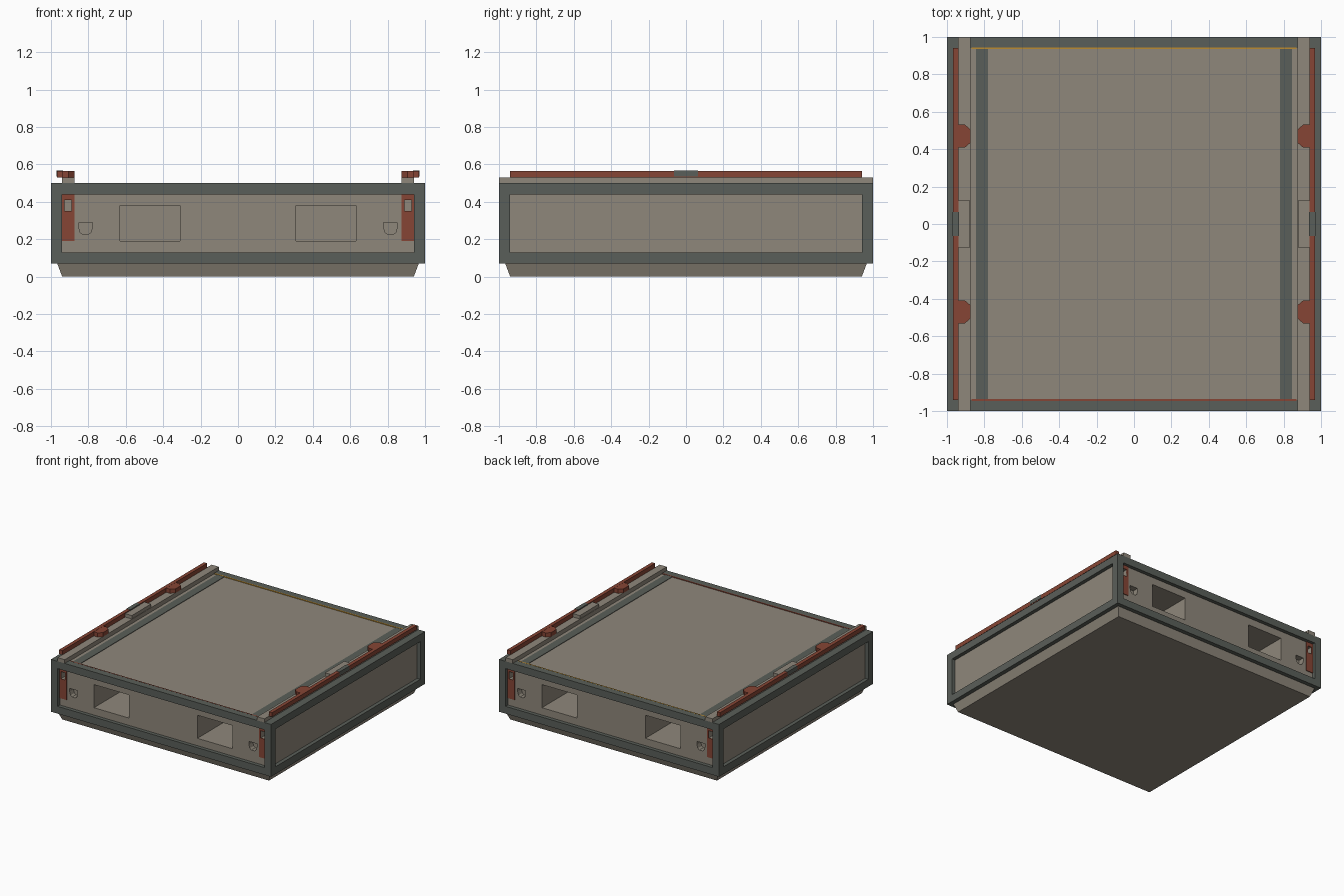
import bpy, bmesh

if "Cube" in bpy.data.objects:
    bpy.data.objects.remove(bpy.data.objects["Cube"])


def material(name, r, g, b):
    m = bpy.data.materials.new(name)
    m.diffuse_color = (r, g, b, 1)
    m.use_nodes = True
    m.node_tree.nodes["Principled BSDF"].inputs["Base Color"].default_value = m.diffuse_color
    return m


TAN = material("warm grey panel", 0.275, 0.245, 0.198)
DARK = material("dark grey frame", 0.102, 0.114, 0.100)
RED = material("rust red", 0.240, 0.060, 0.035)
ORANGE = material("amber trim", 0.50, 0.26, 0.03)


def finish(bm, name, mat):
    bmesh.ops.recalc_face_normals(bm, faces=bm.faces)
    me = bpy.data.meshes.new(name)
    bm.to_mesh(me)
    bm.free()
    ob = bpy.data.objects.new(name, me)
    bpy.context.collection.objects.link(ob)
    me.materials.append(mat)
    return ob


def add_box(bm, x0, x1, y0, y1, z0, z1):
    v = bmesh.ops.create_cube(bm, size=1)["verts"]
    for p in v:
        p.co = (x1 if p.co.x > 0 else x0, y1 if p.co.y > 0 else y0,
                z1 if p.co.z > 0 else z0)
    return v


def boxes(name, mat, *dims):
    bm = bmesh.new()
    for d in dims:
        add_box(bm, *d)
    return finish(bm, name, mat)


def add_prism(bm, pts, offset):
    """Extrude a closed 3D outline by an offset vector."""
    f = bm.faces.new([bm.verts.new(p) for p in pts])
    r = bmesh.ops.extrude_face_region(bm, geom=[f])
    vs = [g for g in r["geom"] if isinstance(g, bmesh.types.BMVert)]
    bmesh.ops.translate(bm, verts=vs, vec=offset)
    if f.is_valid and len(f.edges[0].link_faces) < 2:
        bm.faces.new(list(reversed(f.verts)))


def cut(ob, cutter):
    m = ob.modifiers.new("cut", 'BOOLEAN')
    m.object, m.operation, m.solver = cutter, 'DIFFERENCE', 'EXACT'
    dg = bpy.context.evaluated_depsgraph_get()
    me = bpy.data.meshes.new_from_object(ob.evaluated_get(dg))
    ob.modifiers.clear()
    ob.data = me


def span(s, a, b):
    return (min(s * a, s * b), max(s * a, s * b))


S = (-1, 1)

# Outer frame: corner posts, long bars and cross bars
frame = []
for z0, z1 in ((0.07, 0.13), (0.44, 0.50)):
    for s in S:
        frame.append((-1, 1, *span(s, 0.94, 1), z0, z1))
        frame.append((*span(s, 0.94, 1), -0.94, 0.94, z0, z1))
for sx in S:
    for sy in S:
        frame.append((*span(sx, 0.94, 1), *span(sy, 0.94, 1), 0.13, 0.44))
boxes("frame", DARK, *frame)

# Panel body and red end plates
body = boxes("panel_body", TAN, (-0.97, 0.97, -0.97, 0.97, 0.075, 0.495))
plates = boxes("end_plates", RED,
               *[(*span(sx, 0.875, 0.945), *span(sy, 0.969, 0.976), 0.19, 0.445)
                 for sx in S for sy in S])

# Openings: lifting pockets, round-bottomed sockets and plate slots
pockets = boxes("pocket_cutter", TAN,
                *[(*span(sx, 0.31, 0.63), *span(sy, 0.47, 1.1), 0.19, 0.38)
                  for sx in S for sy in S])
slots = boxes("slot_cutter", TAN,
              *[(*span(sx, 0.89, 0.927), *span(sy, 0.91, 1.1), 0.35, 0.41)
                for sx in S for sy in S])
outline = [(-0.036, 0.29), (-0.036, 0.262), (-0.028, 0.236), (-0.014, 0.225),
           (0.014, 0.225), (0.028, 0.236), (0.036, 0.262), (0.036, 0.29)]
bm = bmesh.new()
for sx in S:
    for sy in S:
        add_prism(bm, [(sx * 0.815 + x, sy * 0.92, z) for x, z in outline],
                  (0, sy * 0.2, 0))
sockets = finish(bm, "socket_cutter", TAN)
for c in (pockets, slots, sockets):
    cut(body, c)
cut(plates, slots)
for c in (pockets, slots, sockets):
    bpy.data.objects.remove(c)

# Tapered underside
bm = bmesh.new()
for v in add_box(bm, -0.97, 0.97, -0.97, 0.97, 0, 0.08):
    if v.co.z < 0.01:
        v.co.x *= 0.94 / 0.97
        v.co.y *= 0.94 / 0.97
finish(bm, "tapered_base", TAN)

# Deck stripes and trim
boxes("deck_stripes", DARK,
      *[(*span(s, 0.78, 0.845), -0.94, 0.94, 0.492, 0.499) for s in S])
boxes("front_trim", RED, (-0.87, 0.87, -0.945, -0.935, 0.494, 0.5005))
boxes("back_trim", ORANGE, (-0.87, 0.87, 0.935, 0.945, 0.494, 0.5005))

# Top rails with raised centre blocks
boxes("top_rails", TAN, *[(*span(s, 0.875, 0.94), -1, 1, 0.49, 0.53) for s in S])
boxes("centre_blocks", TAN,
      *[(*span(s, 0.878, 0.94), -0.125, 0.125, 0.53, 0.558) for s in S])

# Red locking bars, tapered tabs and dark latches
boxes("locking_bars", RED,
      *[(*span(s, 0.938, 0.968), -0.94, 0.94, 0.53, 0.565) for s in S])
bm = bmesh.new()
for sx in S:
    for yc in (-0.47, 0.47):
        add_prism(bm, [(sx * x, yc + y, 0.53) for x, y in
                       ((0.94, -0.062), (0.905, -0.062), (0.874, -0.035),
                        (0.874, 0.035), (0.905, 0.062), (0.94, 0.062))],
                  (0, 0, 0.034))
finish(bm, "locking_tabs", RED)
boxes("latches", DARK,
      *[(*span(s, 0.936, 0.970), -0.065, 0.065, 0.535, 0.567) for s in S])
